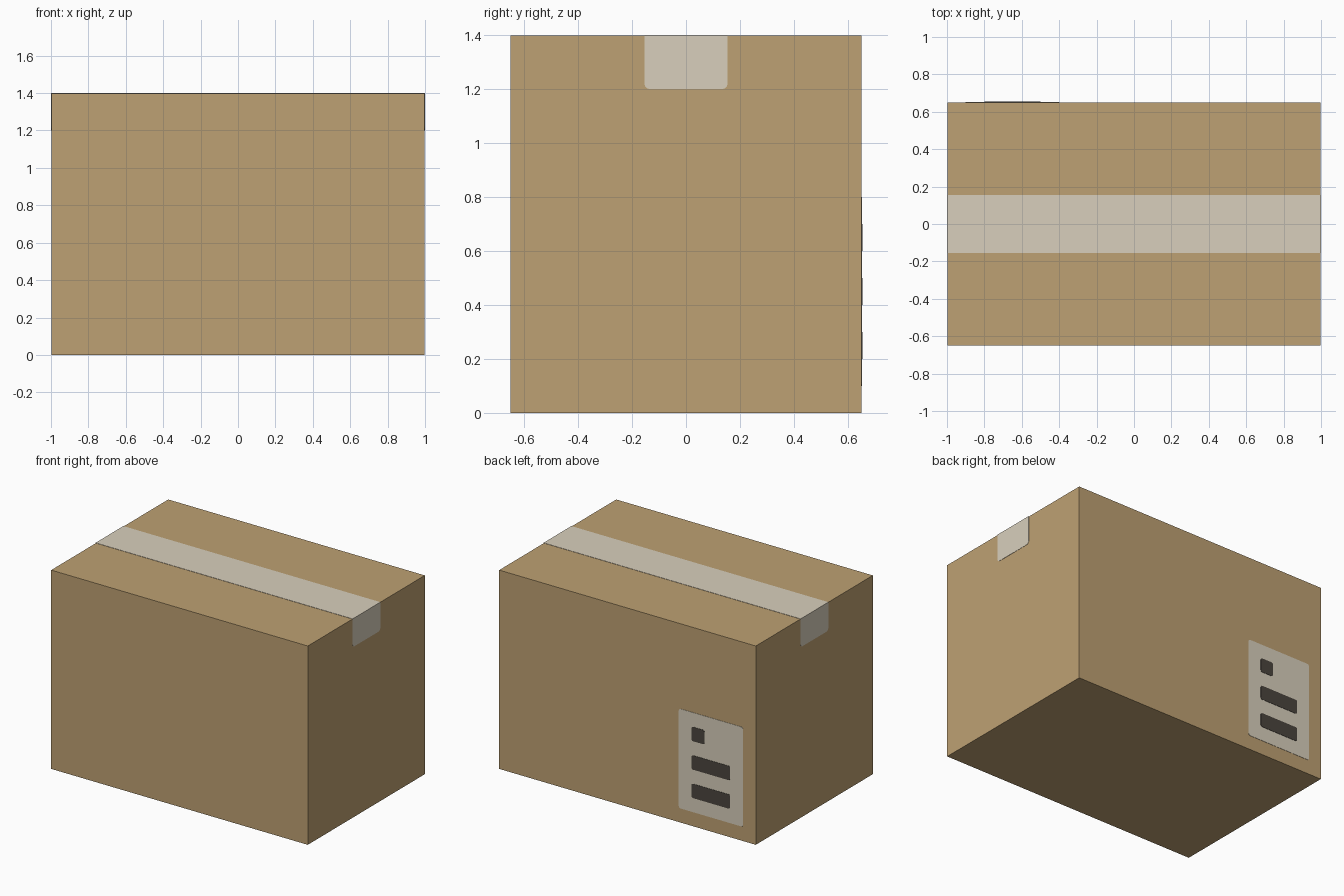
import bpy, bmesh, math
from mathutils import Vector

if "Cube" in bpy.data.objects:
    bpy.data.objects.remove(bpy.data.objects["Cube"])

L, W, H = 2.0, 1.3, 1.4      # overall size
T = 0.002                    # tape thickness


def material(name, rgb):
    def lin(c):
        c /= 255
        return c / 12.92 if c <= 0.04045 else ((c + 0.055) / 1.055) ** 2.4
    m = bpy.data.materials.new(name)
    m.diffuse_color = (*[lin(c) for c in rgb], 1)
    m.use_nodes = True
    m.node_tree.nodes["Principled BSDF"].inputs["Base Color"].default_value = m.diffuse_color
    return m


cardboard = material("cardboard brown", (190, 161, 115))
tape = material("pale tape", (216, 207, 188))
ink = material("dark ink", (75, 69, 62))


def finish(name, bm, mat):
    bmesh.ops.recalc_face_normals(bm, faces=bm.faces)
    me = bpy.data.meshes.new(name)
    bm.to_mesh(me)
    bm.free()
    me.materials.append(mat)
    ob = bpy.data.objects.new(name, me)
    bpy.context.collection.objects.link(ob)
    return ob


def block(name, lo, hi, mat):
    bm = bmesh.new()
    lo, hi = Vector(lo), Vector(hi)
    bmesh.ops.create_cube(bm, size=1)
    for v in bm.verts:
        v.co = (lo + hi) / 2 + v.co * (hi - lo)
    return finish(name, bm, mat)


def panel(name, u, v, place, normal, thick, mat, r, round_top=True):
    """Thin plate with rounded corners; place(u, v) puts it on a wall."""
    pts = []
    for i, (a, b) in enumerate(((1, 1), (0, 1), (0, 0), (1, 0))):
        if r == 0 or (b and not round_top):
            pts.append((u[a], v[b]))
            continue
        cu, cv = u[a] + (r if a == 0 else -r), v[b] + (r if b == 0 else -r)
        for k in range(4):
            t = math.pi / 2 * (i + k / 3)
            pts.append((cu + r * math.cos(t), cv + r * math.sin(t)))
    bm = bmesh.new()
    face = bm.faces.new([bm.verts.new(place(*p)) for p in pts])
    ext = bmesh.ops.extrude_face_region(bm, geom=[face], use_keep_orig=True)
    moved = [g for g in ext["geom"] if isinstance(g, bmesh.types.BMVert)]
    bmesh.ops.translate(bm, verts=moved, vec=Vector(normal) * thick)
    return finish(name, bm, mat)


# Carton body
block("carton", (-L / 2 + T, -W / 2, 0), (L / 2 - T, W / 2, H - T), cardboard)

# Tape across the top, folded down over both ends
block("top_tape", (-L / 2, -0.154, H - T), (L / 2, 0.154, H), tape)
for side, s in (("left", -1), ("right", 1)):
    panel(side + "_tape_end", (-0.154, 0.154), (1.2, H - T),
          lambda y, z, s=s: (s * (L / 2 - T), y, z), (s, 0, 0), T, tape,
          0.02, round_top=False)


# Shipping label on the back with printed marks
def back(x, z):
    return (x, W / 2, z)


panel("label", (-0.9, -0.4), (0.1, 0.8), back, (0, 1, 0), 0.002, tape, 0.015)
marks = (("lower_bar", -0.8, 0.2), ("upper_bar", -0.8, 0.4), ("square_mark", -0.6, 0.6))
for name, x, z in marks:
    panel(name, (x, -0.5), (z, z + 0.1), back, (0, 1, 0), 0.004, ink, 0.012)
